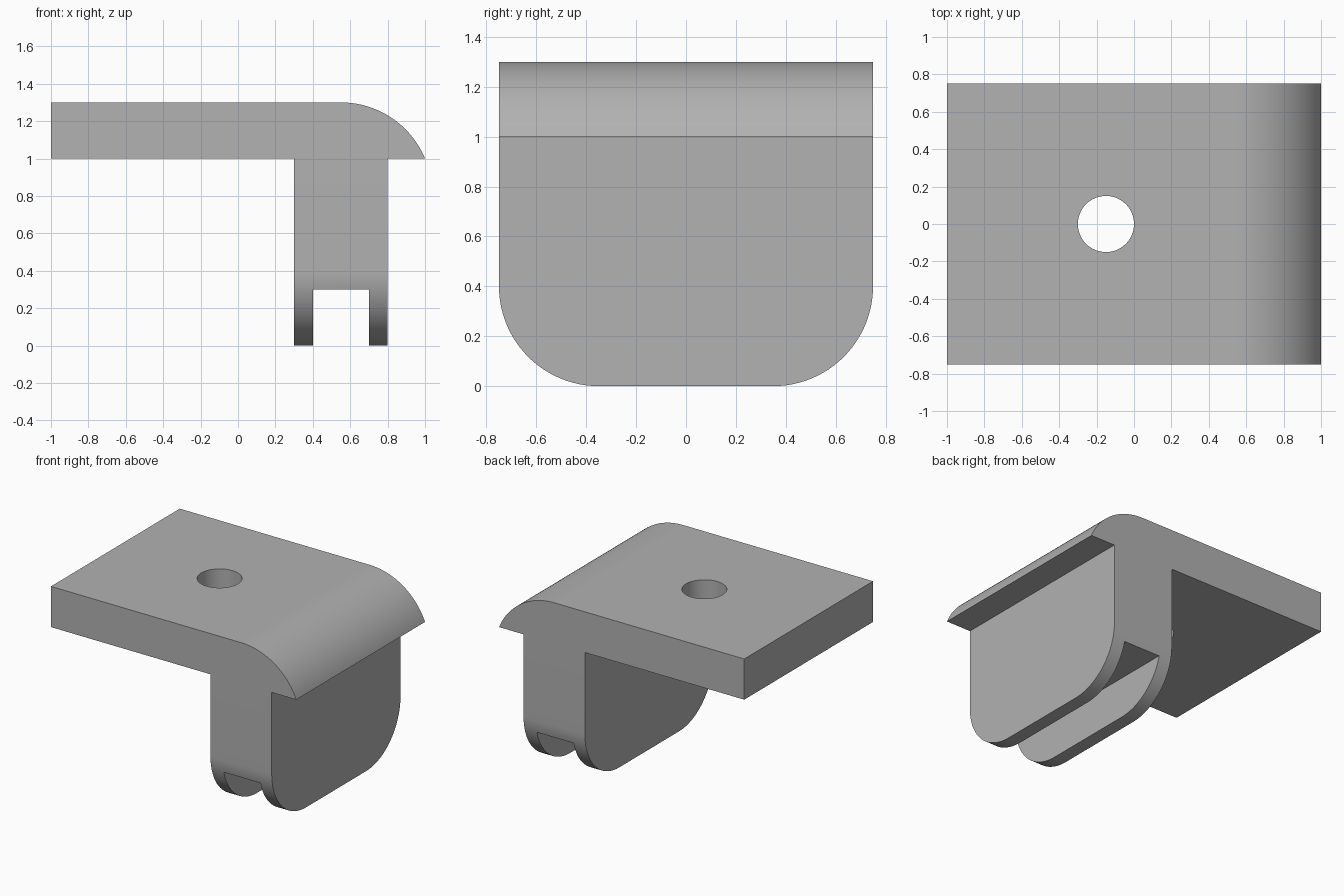
import bpy
import bmesh
import math

if "Cube" in bpy.data.objects:
    bpy.data.objects.remove(bpy.data.objects["Cube"], do_unlink=True)

HALF_DEPTH = 0.75
PLATE_BOTTOM, PLATE_TOP = 1.0, 1.3
LEG_LEFT, LEG_RIGHT = 0.3, 0.8
CORNER_RADIUS = 0.4

grey = bpy.data.materials.new("plain grey")
grey.use_nodes = True
colour = (0.445, 0.445, 0.445, 1)
grey.diffuse_color = colour
grey.node_tree.nodes["Principled BSDF"].inputs["Base Color"].default_value = colour


def add_object(name, bm):
    bmesh.ops.recalc_face_normals(bm, faces=bm.faces)
    mesh = bpy.data.meshes.new(name)
    bm.to_mesh(mesh)
    bm.free()
    mesh.materials.append(grey)
    obj = bpy.data.objects.new(name, mesh)
    bpy.context.collection.objects.link(obj)
    return obj


def extrude_profile(points, half_depth):
    """Extrude an (x, z) outline along y."""
    bm = bmesh.new()
    face = bm.faces.new([bm.verts.new((x, -half_depth, z)) for x, z in points])
    new = bmesh.ops.extrude_face_region(bm, geom=[face])["geom"]
    verts = [v for v in new if isinstance(v, bmesh.types.BMVert)]
    bmesh.ops.translate(bm, verts=verts, vec=(0, 2 * half_depth, 0))
    return bm


def cut(target, cutter):
    cutter.hide_render = True
    mod = target.modifiers.new(cutter.name, "BOOLEAN")
    mod.operation = "DIFFERENCE"
    mod.solver = "EXACT"
    mod.object = cutter
    bpy.context.view_layer.objects.active = target
    bpy.ops.object.modifier_apply(modifier=mod.name)
    bpy.data.objects.remove(cutter, do_unlink=True)


# Rounded nose of the plate: an arc tangent to the top, ending at the lower lip
arc_x, run, drop = 0.55, 0.45, PLATE_TOP - PLATE_BOTTOM
radius = (run ** 2 + drop ** 2) / (2 * drop)
sweep = math.asin(run / radius)
steps = 32
nose = [(arc_x + radius * math.sin(sweep * i / steps),
         PLATE_TOP - radius + radius * math.cos(sweep * i / steps))
        for i in range(steps + 1)]

# Plate and leg in one solid profile
outline = [(-1, PLATE_BOTTOM), (-1, PLATE_TOP)] + nose + [
    (LEG_RIGHT, PLATE_BOTTOM), (LEG_RIGHT, 0), (LEG_LEFT, 0), (LEG_LEFT, PLATE_BOTTOM)]
bm = extrude_profile(outline, HALF_DEPTH)

# Rounded lower corners of the leg
corners = [e for e in bm.edges
           if all(v.co.z < 0.01 for v in e.verts)
           and abs(e.verts[0].co.y - e.verts[1].co.y) < 0.01]
bmesh.ops.bevel(bm, geom=corners, offset=CORNER_RADIUS, offset_type="OFFSET",
                segments=24, profile=0.5, affect="EDGES")
bracket = add_object("bracket", bm)

# Slot that splits the foot into two prongs
slot = [(0.4, -0.2), (0.4, 0.3), (0.7, 0.3), (0.7, -0.2)]
cut(bracket, add_object("slot_cutter", extrude_profile(slot, 1)))

# Round screw hole through the plate
bm = bmesh.new()
bmesh.ops.create_cone(bm, cap_ends=True, segments=64, radius1=0.15, radius2=0.15, depth=0.8)
bmesh.ops.translate(bm, verts=bm.verts, vec=(-0.15, 0, 1.15))
cut(bracket, add_object("hole_cutter", bm))

# Smooth curves, crisp edges
bpy.ops.object.select_all(action="DESELECT")
bracket.select_set(True)
bpy.context.view_layer.objects.active = bracket
bpy.ops.object.shade_smooth_by_angle(angle=math.radians(30))
